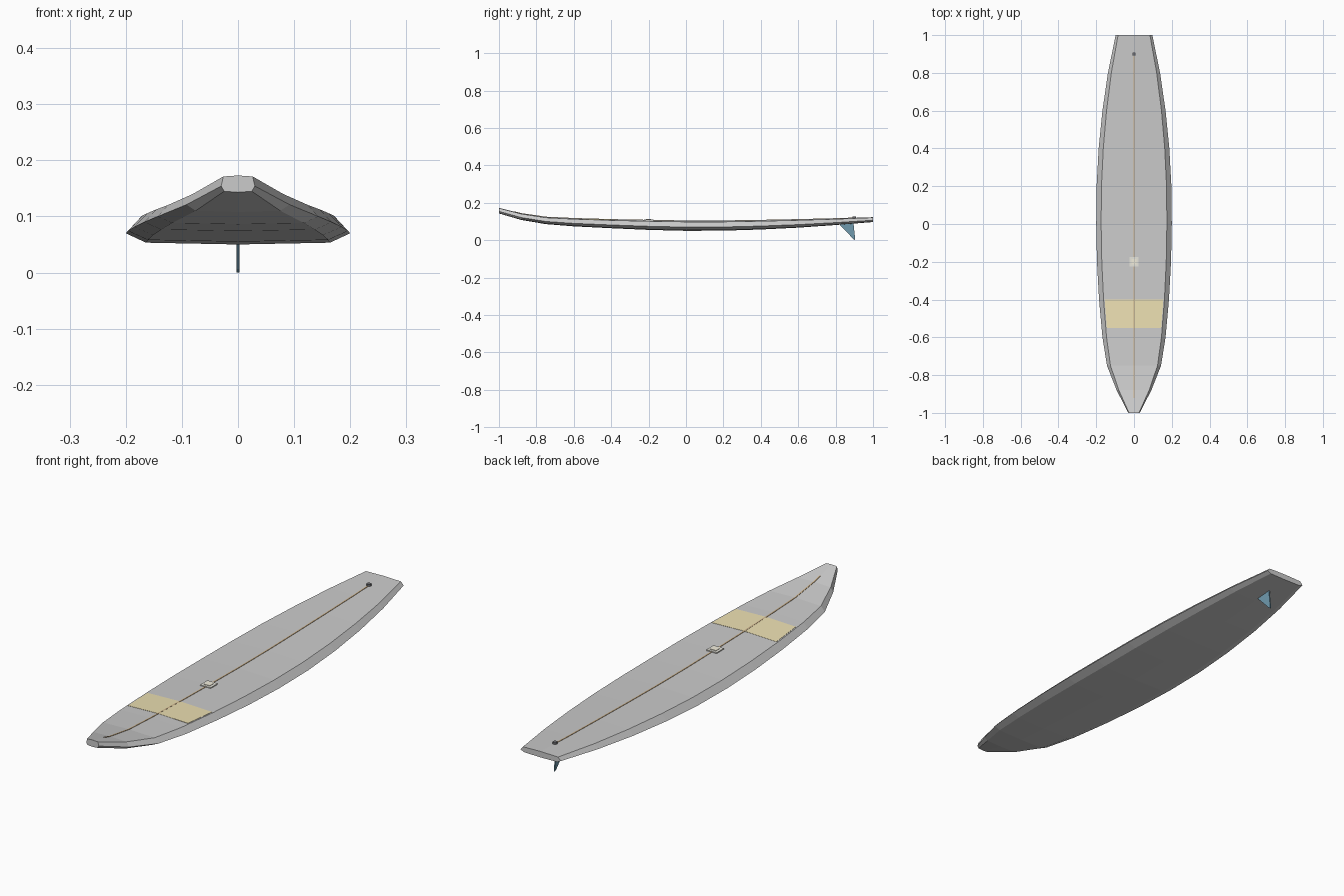
import bpy, bmesh, math

if "Cube" in bpy.data.objects:
    bpy.data.objects.remove(bpy.data.objects["Cube"])

# stations: y, half width, bottom z, deck centre z
ST = [(-1, .030, .143, .173), (-.88, .092, .108, .143), (-.75, .143, .086, .124),
      (-.6, .167, .074, .117), (-.4, .185, .064, .111), (-.2, .196, .055, .107),
      (0, .200, .050, .104), (.2, .198, .051, .104), (.4, .187, .057, .107),
      (.6, .167, .067, .111), (.8, .138, .081, .116), (1, .097, .097, .123)]


def station(y):
    for a, b in zip(ST, ST[1:]):
        if y <= b[0]:
            t = (y - a[0]) / (b[0] - a[0])
            return [p + (q - p) * t for p, q in zip(a, b)]
    return list(ST[-1])


def deck_edge(y):
    _, w, b, t = station(y)
    return w * .87, t - (t - b) * (.05 + .6 * w * .5)


def deck_z(x, y):
    ex, ez = deck_edge(y)
    t = station(y)[3]
    return t + (ez - t) * min(1, abs(x) / ex)


def make(name, verts, faces, color=None):
    me = bpy.data.meshes.new(name)
    me.from_pydata(verts, [], faces)
    bm = bmesh.new()
    bm.from_mesh(me)
    bmesh.ops.recalc_face_normals(bm, faces=bm.faces)
    bm.to_mesh(me)
    bm.free()
    ob = bpy.data.objects.new(name, me)
    bpy.context.collection.objects.link(ob)
    if color:
        m = bpy.data.materials.new(name + "_paint")
        m.diffuse_color = (*color, 1)
        m.use_nodes = True
        m.node_tree.nodes["Principled BSDF"].inputs["Base Color"].default_value = m.diffuse_color
        me.materials.append(m)
    return ob


def loft(name, rings, color=None):
    n = len(rings[0])
    faces = [(i * n + k, i * n + (k + 1) % n, (i + 1) * n + (k + 1) % n, (i + 1) * n + k)
             for i in range(len(rings) - 1) for k in range(n)]
    faces += [tuple(range(n)), tuple(range((len(rings) - 1) * n, len(rings) * n))]
    return make(name, [v for r in rings for v in r], faces, color)


# board body: eight-sided section with crowned deck and low rails
rings = []
for y, w, b, t in ST:
    ex, ez = deck_edge(y)
    h = t - b
    half = [(w * .82, b + .06 * h), (w, b + .37 * h), (ex, ez)]
    ring = [(0, b)] + half + [(0, t)] + [(-x, z) for x, z in reversed(half)]
    rings.append([(x, y, z) for x, z in ring])
loft("board", rings)


# thin inlays that hug the deck
def inlay(name, y0, y1, half_width, lift, color):
    ys = sorted({y0, y1} | {s[0] for s in ST if y0 < s[0] < y1})
    rs = []
    for y in ys:
        w = half_width(y)
        top = [(x, y, deck_z(x, y) + lift) for x in (-w, 0, w)]
        rs.append(top + [(x, y, z - lift - .001) for x, y, z in reversed(top)])
    return loft(name, rs, color)


inlay("deck_band", -.55, -.4, lambda y: deck_edge(y)[0] * .965, .001, (.85, .75, .45))
inlay("stringer", -.92, .9, lambda y: .003, .0016, (.62, .45, .26))


# square deck patch with a smaller raised pad
def slab(name, cy, s, z0, z1, color):
    rs = [[(x, y, z) for x, y in ((-s, cy - s), (s, cy - s), (s, cy + s), (-s, cy + s))]
          for z in (z0, z1)]
    return loft(name, rs, color)


slab("patch_base", -.2, .025, .102, .1105, (.80, .79, .72))
slab("patch_pad", -.2, .014, .108, .1125, (.90, .86, .72))

# leash plug
ring = [(.010 * math.cos(i * math.pi / 6), .9 + .010 * math.sin(i * math.pi / 6)) for i in range(12)]
loft("leash_plug", [[(x, y, z) for x, y in ring] for z in (.110, .127)], (.15, .15, .16))

# tail fin
prof = [(.815, .090), (.895, .096), (.905, 0), (.895, .006)]
loft("fin", [[(x, y, z) for y, z in prof] for x in (-.0025, .0025)], (.16, .32, .42))
